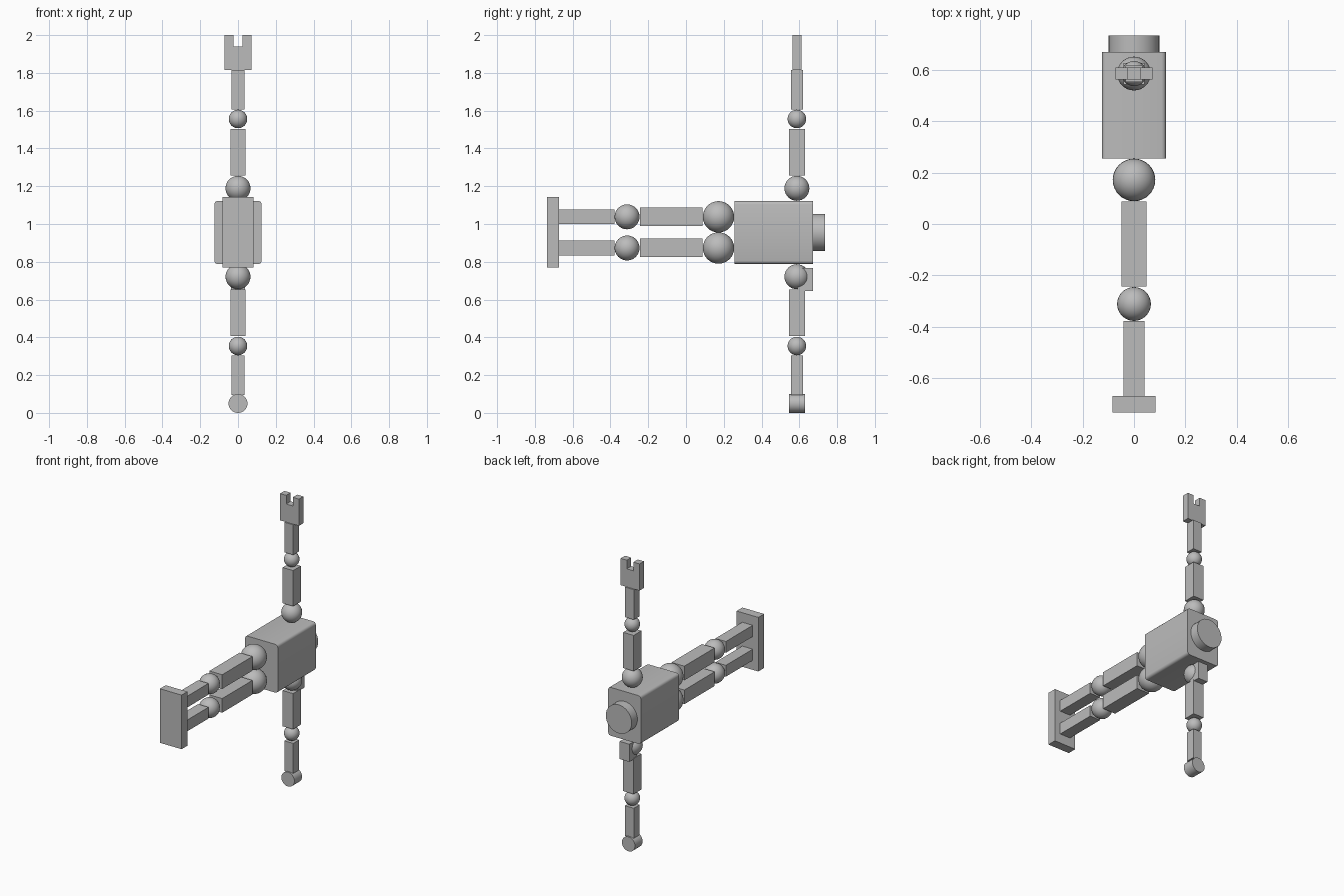
import bpy, bmesh, math
from mathutils import Matrix, Vector

cube = bpy.data.objects.get("Cube")
if cube:
    bpy.data.objects.remove(cube, do_unlink=True)

grey = bpy.data.materials.new("plain_grey")
grey.use_nodes = True
GREY = (0.5, 0.5, 0.5, 1)
grey.diffuse_color = GREY
grey.node_tree.nodes["Principled BSDF"].inputs["Base Color"].default_value = GREY


def finish(name, bm):
    bmesh.ops.recalc_face_normals(bm, faces=bm.faces)
    mesh = bpy.data.meshes.new(name)
    bm.to_mesh(mesh)
    bm.free()
    mesh.materials.append(grey)
    obj = bpy.data.objects.new(name, mesh)
    bpy.context.collection.objects.link(obj)
    return obj


def smooth(obj):
    bpy.ops.object.select_all(action='DESELECT')
    obj.select_set(True)
    bpy.context.view_layer.objects.active = obj
    bpy.ops.object.shade_smooth_by_angle(angle=math.radians(40))


def box(name, half_x, y, z, bevel=0, axis=None):
    """Box centred on x = 0, with y and z given as (low, high)."""
    bm = bmesh.new()
    size = (2 * half_x, y[1] - y[0], z[1] - z[0])
    centre = (0, sum(y) / 2, sum(z) / 2)
    bmesh.ops.create_cube(bm, size=1, matrix=Matrix.Translation(centre) @ Matrix.Diagonal((*size, 1)))
    if bevel:
        along = [e for e in bm.edges
                 if abs((e.verts[0].co - e.verts[1].co).normalized()[axis]) > 0.9]
        bmesh.ops.bevel(bm, geom=along, offset=bevel, segments=3, profile=0.5, affect='EDGES')
    return finish(name, bm)


def ball(name, y, z, radius):
    bm = bmesh.new()
    bmesh.ops.create_uvsphere(bm, u_segments=32, v_segments=16, radius=radius,
                              matrix=Matrix.Translation((0, y, z)))
    smooth(finish(name, bm))


def disc(name, y, z, radius):
    """Cylinder lying along y."""
    bm = bmesh.new()
    place = Matrix.Translation((0, sum(y) / 2, z)) @ Matrix.Rotation(math.pi / 2, 4, 'X')
    bmesh.ops.create_cone(bm, cap_ends=True, segments=32, radius1=radius, radius2=radius,
                          depth=y[1] - y[0], matrix=place)
    smooth(finish(name, bm))


# Torso, head and shoulder block
smooth(box("torso", 0.125, (0.256, 0.672), (0.788, 1.122), 0.018, 1))
disc("head", (0.672, 0.735), 0.955, 0.099)
box("shoulder_block", 0.037, (0.59, 0.672), (0.645, 0.767))

# Arms, mirrored about the middle of the torso
ARM_Y, MIDDLE = 0.587, 0.955
for side, sign in (("upper", 1), ("lower", -1)):
    def at(distance):
        return MIDDLE + sign * distance

    def span(a, b):
        return tuple(sorted((at(a), at(b))))

    ball(side + "_shoulder", ARM_Y, at(0.234), 0.066)
    box(side + "_arm", 0.04, (ARM_Y - 0.042, ARM_Y + 0.042), span(0.302, 0.549))
    ball(side + "_elbow", ARM_Y, at(0.601), 0.049)
    box(side + "_forearm", 0.034, (ARM_Y - 0.032, ARM_Y + 0.032), span(0.652, 0.86))

# Forked claw, extruded from its half outline
bm = bmesh.new()
half = [(0.072, 1.815), (0.072, 2.0), (0.025, 2.0), (0.025, 1.94)]
outline = half + [(-x, z) for x, z in reversed(half)]
face = bm.faces.new([bm.verts.new((x, ARM_Y - 0.024, z)) for x, z in outline])
new = bmesh.ops.extrude_face_region(bm, geom=[face])["geom"]
bmesh.ops.translate(bm, vec=Vector((0, 0.048, 0)),
                    verts=[v for v in new if isinstance(v, bmesh.types.BMVert)])
finish("claw", bm)

# Round hand
disc("round_hand", (ARM_Y - 0.042, ARM_Y + 0.042), 0.05, 0.05)

# Legs
for side, z in (("upper", 1.038), ("lower", 0.873)):
    ball(side + "_hip", 0.172, z, 0.083)
    box(side + "_thigh", 0.049, (-0.243, 0.088), (z - 0.049, z + 0.049))
    ball(side + "_knee", -0.312, z, 0.066)
    box(side + "_shin", 0.04, (-0.675, -0.379), (z - 0.039, z + 0.039))

# Shared foot plate
box("foot_plate", 0.083, (-0.735, -0.672), (0.769, 1.143))
